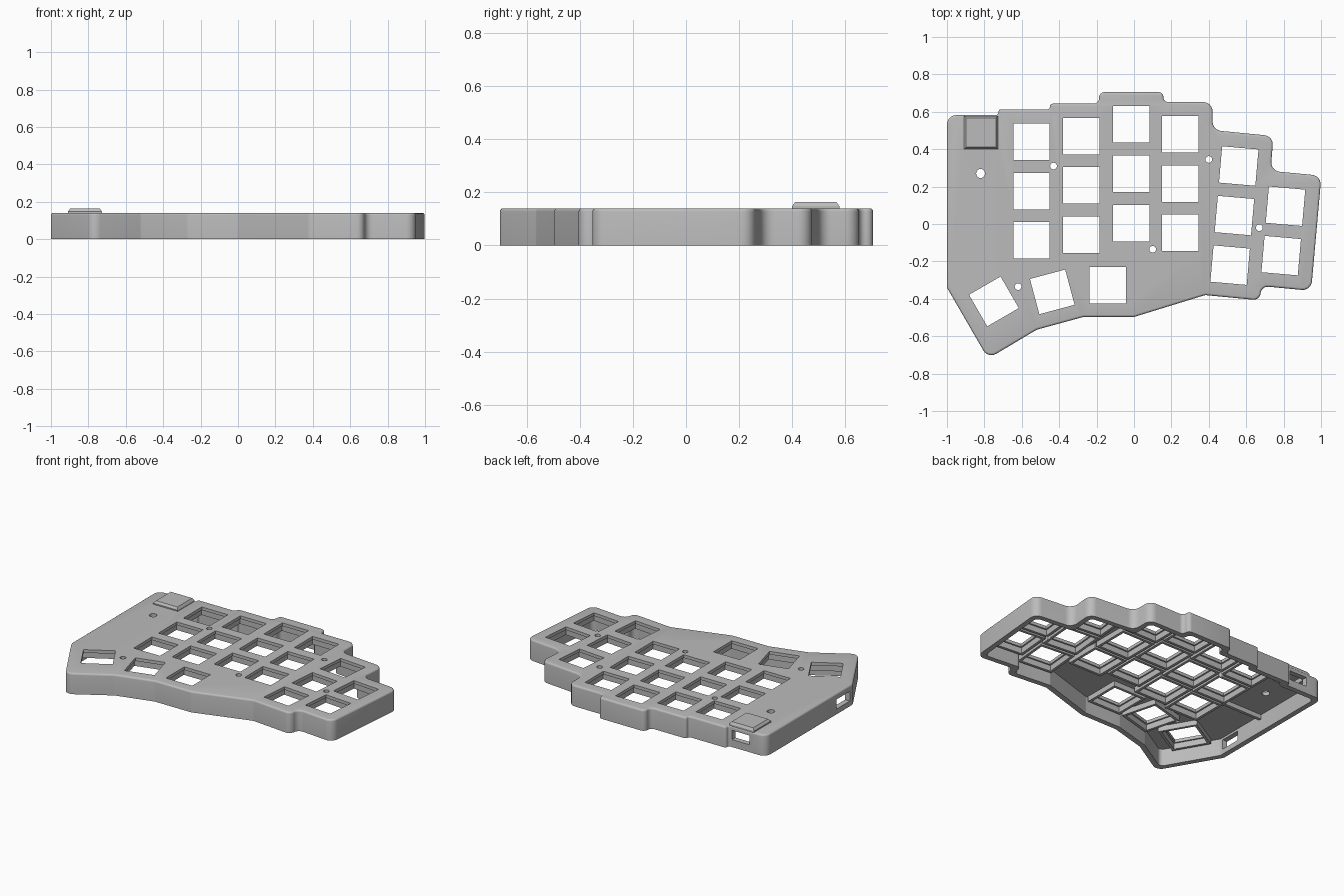
import bpy, bmesh
from math import radians, cos, sin, tan, tau
from mathutils import Vector, Matrix

if "Cube" in bpy.data.objects:
    bpy.data.objects.remove(bpy.data.objects["Cube"])

grey = bpy.data.materials.new("case_grey")
grey.use_nodes = True
grey.diffuse_color = (0.5, 0.5, 0.5, 1)
grey.node_tree.nodes["Principled BSDF"].inputs["Base Color"].default_value = (0.5, 0.5, 0.5, 1)

TOP, PLATE, FRAME, WALL, PITCH_HOLE = 0.14, 0.115, 0.08, 0.035, 0.195

# Case outline, anticlockwise, before its corners are rounded
OUTLINE = [Vector(p) for p in (
    (-1, -.34), (-.78, -.72), (-.52, -.565), (-.27, -.497), (0, -.497), (.38, -.38),
    (.672, -.408), (.682, -.332), (.947, -.357), (1.002, .258), (.73, .284), (.746, .47),
    (.42, .502), (.42, .652), (.157, .652), (.157, .705), (-.187, .705), (-.187, .643),
    (-.45, .643), (-.45, .613), (-.725, .613), (-.725, .582), (-1, .582))]

# Switch positions: x, y, turn in degrees
KEYS = [(x, y - row * 0.264, 0) for x, y in
        ((-.548, .44), (-.283, .47), (-.015, .533), (.248, .48)) for row in range(3)]
KEYS += [(.56 - row * .023, .31 - row * .265, -5) for row in range(3)]
KEYS += [(.81 - row * .023, .095 - row * .264, -5) for row in range(2)]
KEYS += [(-.14, -.328, 0), (-.437, -.363, 15), (-.749, -.414, 30)]

SCREWS = [(-.82, .27, .024), (-.43, .31, .018), (.4, .345, .018),
          (.67, -.02, .018), (.1, -.135, .018), (-.62, -.335, .018)]


def inset(loop, d):
    """Move every edge of an anticlockwise loop inwards by d."""
    out = []
    for i, p in enumerate(loop):
        a = (p - loop[i - 1]).normalized()
        b = (loop[(i + 1) % len(loop)] - p).normalized()
        na, nb = Vector((-a.y, a.x)), Vector((-b.y, b.x))
        out.append(p + (na + nb) * d / (1 + na.dot(nb)))
    return out


def rounded(loop, radius, steps=6):
    """Replace every corner by an arc, shrunk where the edges are short."""
    out = []
    for i, p in enumerate(loop):
        a, b = loop[i - 1] - p, loop[(i + 1) % len(loop)] - p
        turn = (-a).angle(b)
        reach = min(radius * tan(turn / 2), a.length * .48, b.length * .48)
        r = reach / tan(turn / 2)
        sign = 1 if (-a).cross(b) > 0 else -1
        start, along = p + a.normalized() * reach, (-a).normalized()
        normal = Vector((-along.y, along.x)) * sign
        for k in range(steps + 1):
            t = turn * k / steps
            out.append(start + along * r * sin(t) + normal * r * (1 - cos(t)))
    return out


def prism(bm, levels):
    """Skin a stack of (loop, height) levels into a closed solid."""
    rings = [[bm.verts.new((p[0], p[1], z)) for p in loop] for loop, z in levels]
    n = len(rings[0])
    for low, high in zip(rings, rings[1:]):
        for i in range(n):
            j = (i + 1) % n
            bm.faces.new((low[i], low[j], high[j], high[i]))
    bm.faces.new(rings[0][::-1])
    bm.faces.new(rings[-1])


def rect(x0, x1, y0, y1):
    return [(x0, y0), (x1, y0), (x1, y1), (x0, y1)]


def box(bm, x0, x1, y0, y1, z0, z1):
    prism(bm, [(rect(x0, x1, y0, y1), z0), (rect(x0, x1, y0, y1), z1)])


def square(x, y, turn, size):
    spin = Matrix.Rotation(radians(turn), 2)
    h = size / 2
    return [Vector((x, y)) + spin @ Vector(p) for p in rect(-h, h, -h, h)]


def make(name, bm):
    bmesh.ops.recalc_face_normals(bm, faces=bm.faces)
    mesh = bpy.data.meshes.new(name)
    bm.to_mesh(mesh)
    bm.free()
    mesh.materials.append(grey)
    ob = bpy.data.objects.new(name, mesh)
    bpy.context.collection.objects.link(ob)
    return ob


def combine(target, bm, operation):
    tool = make("tool", bm)
    tool.hide_render = True
    mod = target.modifiers.new("combine", 'BOOLEAN')
    mod.operation, mod.object = operation, tool
    mod.solver, mod.use_self = 'EXACT', True
    bpy.context.view_layer.objects.active = target
    bpy.ops.object.modifier_apply(modifier=mod.name)
    bpy.data.objects.remove(tool)


# Outer body with a softened top edge
edge = rounded(OUTLINE, 0.05)
soft = 0.012
bm = bmesh.new()
levels = [(edge, 0)]
for k in range(5):
    t = radians(90) * k / 4
    levels.append((inset(edge, soft * (1 - cos(t))), TOP - soft * (1 - sin(t))))
prism(bm, levels)
case = make("keyboard_case", bm)

# Hollow underside
bm = bmesh.new()
inner = rounded(inset(OUTLINE, WALL), 0.03)
prism(bm, [(inner, -.05), (inner, PLATE)])
combine(case, bm, 'DIFFERENCE')

# Switch frames, inner rib and raised connector cover
bm = bmesh.new()
for x, y, turn in KEYS:
    frame = square(x, y, turn, 0.25)
    prism(bm, [(frame, FRAME), (frame, PLATE + .008)])
box(bm, -.98, -.66, .033, .053, FRAME + .005, PLATE + .008)
prism(bm, [(rect(-.91, -.728, .4, .578), TOP - .012), (rect(-.91, -.728, .4, .578), TOP + .008),
           (rect(-.897, -.738, .411, .568), TOP + .023)])
combine(case, bm, 'UNION')

# Room under the connector cover
bm = bmesh.new()
box(bm, -.89, -.75, .42, .545, .09, TOP + .005)
combine(case, bm, 'DIFFERENCE')

# Switch openings with undercut, screw holes and the two cable ports
bm = bmesh.new()
for x, y, turn in KEYS:
    wide, narrow = square(x, y, turn, PITCH_HOLE + .02), square(x, y, turn, PITCH_HOLE)
    prism(bm, [(wide, .05), (wide, TOP - .021), (narrow, TOP - .021), (narrow, .2)])
for x, y, r in SCREWS:
    ring = [(x + r * cos(tau * k / 20), y + r * sin(tau * k / 20)) for k in range(20)]
    prism(bm, [(ring, .05), (ring, .2)])
box(bm, -.88, -.75, .53, .65, .05, .112)
box(bm, -1.05, -.94, -.31, -.17, .035, .1)
combine(case, bm, 'DIFFERENCE')

bpy.ops.object.select_all(action='DESELECT')
case.select_set(True)
bpy.context.view_layer.objects.active = case
bpy.ops.object.shade_smooth_by_angle(angle=radians(30))
